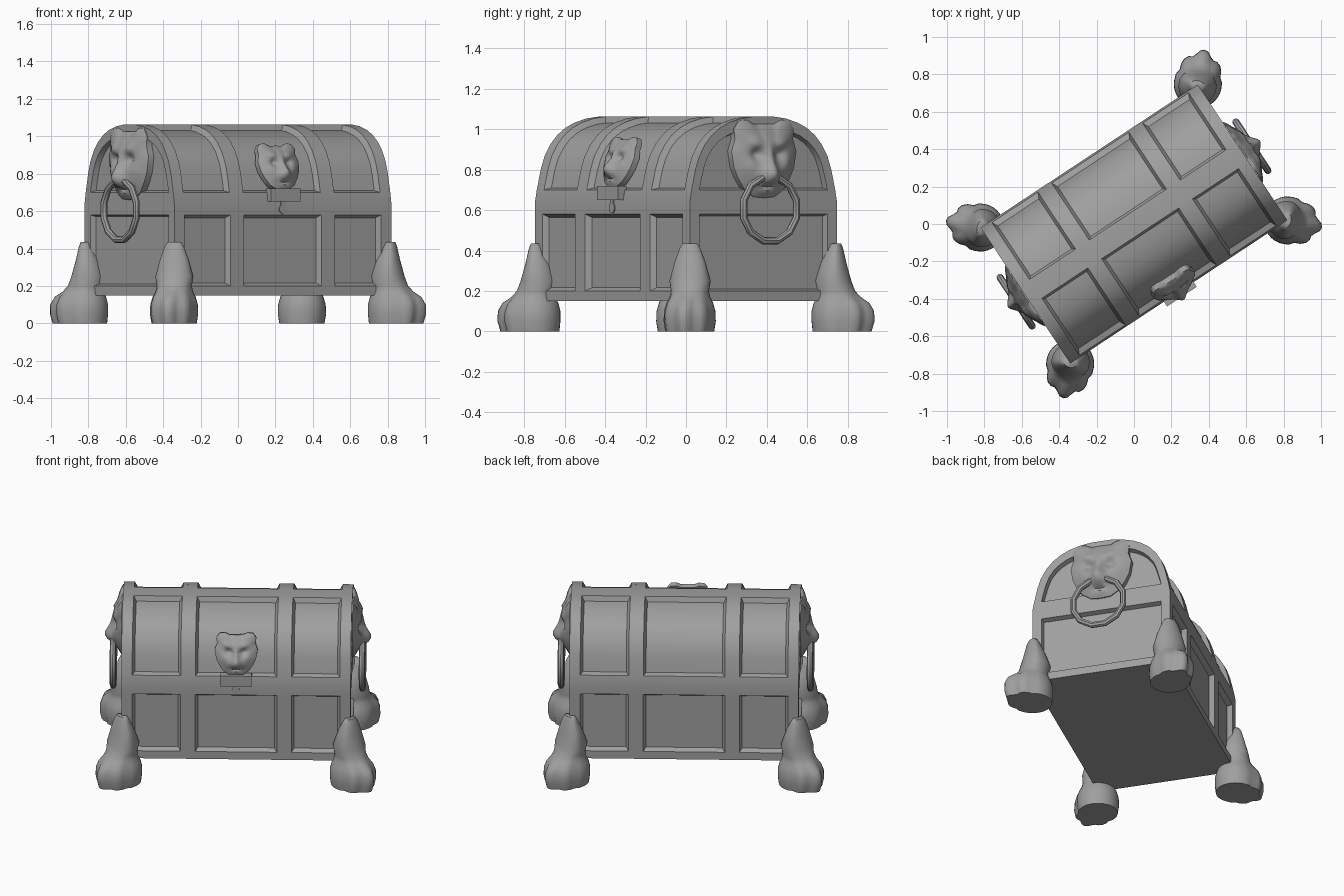
import bpy, bmesh
from math import radians, sin, cos, pi, exp, atan2
from mathutils import Matrix, Vector

if "Cube" in bpy.data.objects:
    bpy.data.objects.remove(bpy.data.objects["Cube"])

# The whole chest stands turned on the floor
TURN = Matrix.Rotation(radians(33.4), 4, 'Z')

GREY = (0.35, 0.35, 0.35, 1)
grey = bpy.data.materials.new("stone_grey")
grey.use_nodes = True
grey.diffuse_color = GREY
grey.node_tree.nodes["Principled BSDF"].inputs["Base Color"].default_value = GREY


def finish(bm, name, place=Matrix(), angle=32):
    bmesh.ops.recalc_face_normals(bm, faces=bm.faces)
    bm.transform(TURN @ place)
    mesh = bpy.data.meshes.new(name)
    bm.to_mesh(mesh)
    bm.free()
    mesh.materials.append(grey)
    mesh.shade_smooth()
    mesh.set_sharp_from_angle(angle=radians(angle))
    bpy.context.collection.objects.link(bpy.data.objects.new(name, mesh))


def bridge(bm, a, b):
    n = len(a)
    for i in range(n):
        bm.faces.new((a[i], a[(i + 1) % n], b[(i + 1) % n], b[i]))


def end_panel(bm, outer, width, low, high):
    # Frame and sunken panel: shrunken copies of the outline
    z0 = min(v.co.z for v in outer)
    z1 = max(v.co.z for v in outer)
    loops = [outer]
    for trim, sink in ((0, 0), (.01, .03)):
        loop = []
        for v in outer:
            z = low + trim + (v.co.z - z0) / (z1 - z0) * (high - low - 2 * trim)
            x = v.co.x - (sink if v.co.x > 0 else -sink)
            loop.append(bm.verts.new((x, v.co.y * (width - 2 * trim), z)))
        loops.append(loop)
    bridge(bm, loops[0], loops[1])
    bridge(bm, loops[1], loops[2])
    bm.faces.new(loops[2])


def sunken_panel(bm, faces, depth):
    bm.normal_update()
    bmesh.ops.inset_region(bm, faces=faces, use_boundary=True, use_even_offset=True, thickness=.016)
    bm.normal_update()
    moves = {}
    for f in faces:
        for v in f.verts:
            moves[v] = moves.get(v, Vector()) + f.normal
    for v, direction in moves.items():
        v.co -= direction.normalized() * depth


# Chest: one lofted shell with sunken panels
def chest():
    half = [(.435, .15), (.435, .2), (.435, .58), (.435, .645), (.425, .70),
            (.402, .8), (.38, .865), (.345, .925), (.305, .97), (.255, 1.007),
            (.2, 1.033), (.13, 1.053), (.06, 1.062)]
    prof = [(-v, z) for v, z in half] + half[::-1]
    us = [-.695, -.63, -.335, -.247, .247, .335, .63, .695]
    n, top = len(prof), len(half) - 1
    bm = bmesh.new()
    rows = [[bm.verts.new((u, v, z)) for v, z in prof] for u in us]
    cell = {}
    for j in range(len(us) - 1):
        for i in range(n - 1):
            cell[j, i] = bm.faces.new((rows[j][i], rows[j + 1][i], rows[j + 1][i + 1], rows[j][i + 1]))
        bm.faces.new((rows[j][0], rows[j][-1], rows[j + 1][-1], rows[j + 1][0]))
    for r in (rows[0], rows[-1]):
        end_panel(bm, r[:4] + r[-4:], .87, .2, .58)
        end_panel(bm, r[3:-3], .87, .70, 1.005)
    bmesh.ops.recalc_face_normals(bm, faces=bm.faces)

    # Side panels and curved lid panels, on both sides of the ridge
    for j in (1, 3, 5):
        for region in ([1], range(4, top), [n - 3], range(n - 1 - top, n - 5)):
            sunken_panel(bm, [cell[j, i] for i in region], .03)
    finish(bm, "chest_body", angle=28)


# Clawed foot: rings of (height, back, front, half width) about the corner
def foot(name, sx, sy):
    rings = [(0, -.12, .175, .12), (.05, -.125, .19, .128), (.1, -.125, .188, .126),
             (.14, -.115, .165, .115), (.17, -.10, .12, .1), (.2, -.10, .09, .094),
             (.25, -.115, .07, .102), (.34, -.08, .045, .078), (.41, -.045, .03, .052),
             (.435, -.03, .02, .036)]
    bm = bmesh.new()
    loops = []
    n = 36
    for z, back, front, hw in rings:
        loop = []
        for k in range(n):
            a = 2 * pi * k / n
            b = a if a <= pi else a - 2 * pi
            r = 1.0
            # Notches between the toes
            if abs(b) < radians(80) and z < .19:
                r -= .17 * (1 - abs(cos(b * 3.4))) * min(1, (.2 - z) / .08)
            reach = front if cos(a) > 0 else -back
            loop.append(bm.verts.new((cos(a) * reach * r, sin(a) * hw * r, z)))
        loops.append(loop)
    for a, b in zip(loops, loops[1:]):
        bridge(bm, a, b)
    bm.faces.new(loops[0])
    bm.faces.new(loops[-1])
    finish(bm, name, Matrix.Translation((sx * .695, sy * .435, 0)) @ Matrix.Rotation(atan2(sy, sx), 4, 'Z'), 60)


# Beast mask: shield outline filled with relief; x across, y up, z outward
def mask(name, place):
    side = [(0, .165), (.06, .165), (.10, .185), (.15, .18), (.178, .14), (.172, .09),
            (.192, .03), (.178, -.05), (.155, -.10), (.115, -.16), (.06, -.195), (0, -.2)]
    outline = side + [(-x, y) for x, y in side[-2:0:-1]]
    pts = []
    for i, p in enumerate(outline):
        q = outline[(i + 1) % len(outline)]
        pts += [p, ((p[0] + q[0]) / 2, (p[1] + q[1]) / 2)]

    def bump(x, y, cx, cy, rx, ry, h):
        return h * exp(-((abs(x) - cx) / rx) ** 2 - ((y - cy) / ry) ** 2)

    def relief(x, y, t):
        h = .035 + .035 * (1 - t ** 4)
        h += bump(x, y, 0, -.09, .07, .06, .06)      # muzzle
        h += bump(x, y, 0, 0, .032, .10, .03)        # nose bridge
        h += bump(x, y, .07, .07, .045, .03, .022)   # brow
        h -= bump(x, y, .07, .015, .028, .025, .022)  # eye socket
        h += bump(x, y, .10, -.04, .04, .05, .015)   # cheek
        h -= bump(x, y, 0, -.145, .06, .012, .03)    # mouth
        return h

    bm = bmesh.new()
    loops = [[bm.verts.new((x, y, -.01)) for x, y in pts]]
    steps = 11
    for s in range(steps, 0, -1):
        t = s / steps
        loops.append([bm.verts.new((x * t, y * t, relief(x * t, y * t, t))) for x, y in pts])
    for a, b in zip(loops, loops[1:]):
        bridge(bm, a, b)
    bm.faces.new(loops[0])
    tip = bm.verts.new((0, 0, relief(0, 0, 0)))
    last = loops[-1]
    for i in range(len(last)):
        bm.faces.new((last[i], last[(i + 1) % len(last)], tip))
    finish(bm, name, place, 50)


# Faceted handle ring hanging from the mouth
def ring(name, place):
    bm = bmesh.new()
    loops = []
    for k in range(12):
        a = 2 * pi * (k + .5) / 12
        loop = []
        for m in range(8):
            b = 2 * pi * m / 8
            r = .162 + .019 * cos(b)
            loop.append(bm.verts.new((r * cos(a), r * sin(a), .019 * sin(b))))
        loops.append(loop)
    for k in range(12):
        bridge(bm, loops[k], loops[(k + 1) % 12])
    finish(bm, name, place)


def box(name, centre, size):
    bm = bmesh.new()
    bmesh.ops.create_cube(bm, size=1, matrix=Matrix.Translation(centre) @ Matrix.Diagonal((*size, 1)))
    finish(bm, name)


chest()
for sx, side_name in ((-1, "right"), (1, "left")):
    for sy, end_name in ((-1, "front"), (1, "back")):
        foot(f"{end_name}_{side_name}_foot", sx, sy)
    # Stand the mask upright and face it out from the end
    face = Matrix.Rotation(sx * pi / 2, 4, 'Z') @ Matrix.Rotation(pi / 2, 4, 'X')
    mask(f"{side_name}_mask", Matrix.Translation((sx * .665, 0, .86)) @ face)
    ring(f"{side_name}_handle_ring", Matrix.Translation((sx * .755, 0, .605)) @ face)

# Front latch: small mask leaning with the lid, hasp and keyhole plate
mask("latch_mask", Matrix.Translation((0, -.375, .835)) @ Matrix.Rotation(radians(72), 4, 'X') @ Matrix.Scale(.68, 4))
box("latch_hasp", (0, -.44, .685), (.19, .05, .07))
bm = bmesh.new()
bmesh.ops.create_cone(bm, cap_ends=True, segments=16, radius1=.025, radius2=.025, depth=.008,
                      matrix=Matrix.Translation((0, -.437, .61)) @ Matrix.Rotation(pi / 2, 4, 'X'))
finish(bm, "keyhole_plate")
box("keyhole_stem", (0, -.437, .64), (.03, .008, .06))
